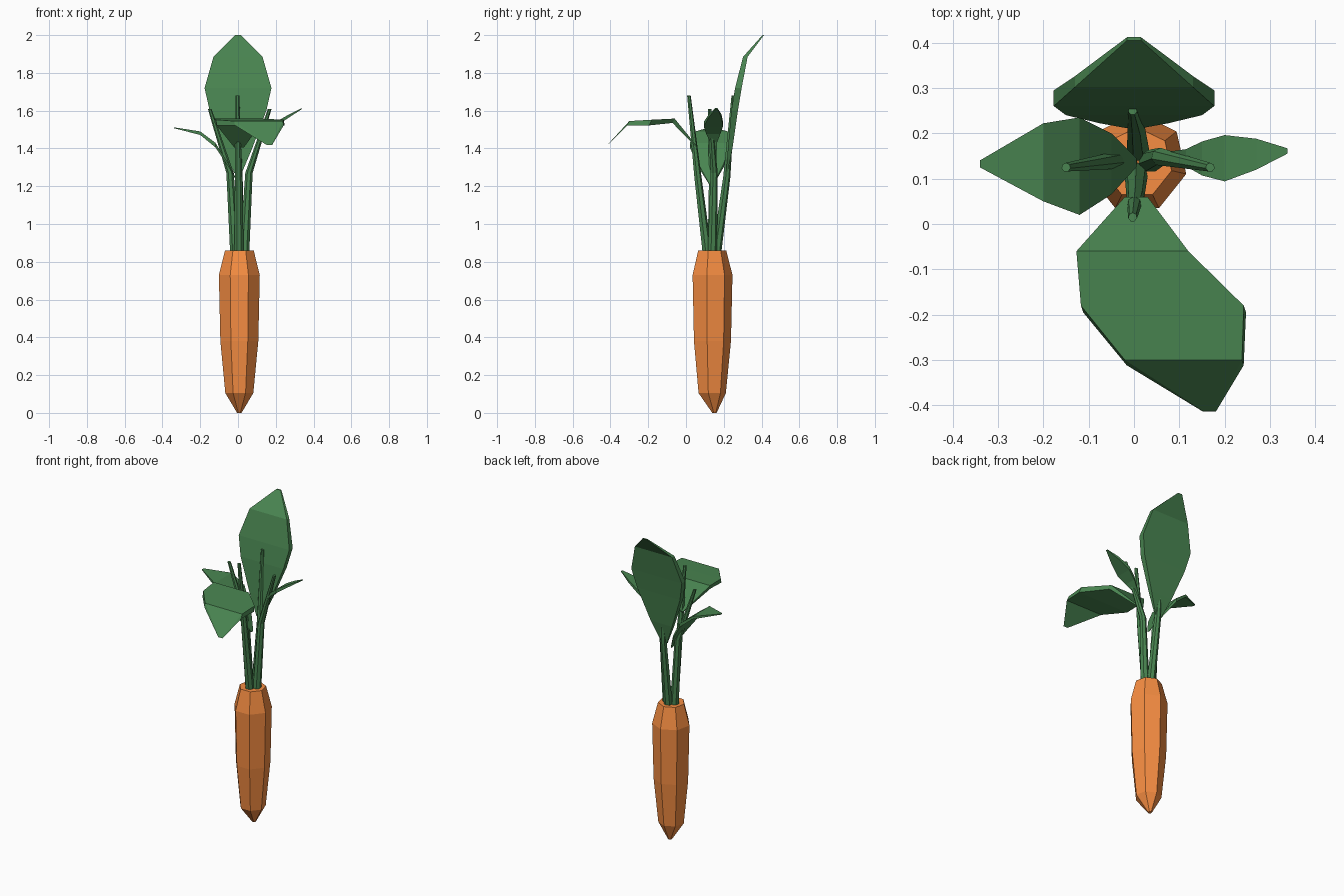
import bpy, bmesh, math
from mathutils import Vector

if "Cube" in bpy.data.objects:
    bpy.data.objects.remove(bpy.data.objects["Cube"])


def material(name, color):
    m = bpy.data.materials.new(name)
    m.diffuse_color = (*color, 1)
    m.use_nodes = True
    m.node_tree.nodes["Principled BSDF"].inputs["Base Color"].default_value = m.diffuse_color
    return m


ORANGE = material("orange", (0.93, 0.27, 0.055))
GREEN = material("green", (0.067, 0.235, 0.082))


def loft(name, rings, mat):
    """Closed solid through a list of equal-length vertex rings."""
    bm = bmesh.new()
    vs = [[bm.verts.new(p) for p in ring] for ring in rings]
    n = len(vs[0])
    for a, b in zip(vs, vs[1:]):
        for i in range(n):
            j = (i + 1) % n
            bm.faces.new((a[i], a[j], b[j], b[i]))
    bm.faces.new(vs[0][::-1])
    bm.faces.new(vs[-1])
    bmesh.ops.recalc_face_normals(bm, faces=bm.faces)
    me = bpy.data.meshes.new(name)
    bm.to_mesh(me)
    bm.free()
    me.materials.append(mat)
    ob = bpy.data.objects.new(name, me)
    bpy.context.collection.objects.link(ob)
    return ob


def ring(x, y, z, r, sides):
    return [(x + r * math.cos(a), y + r * math.sin(a), z)
            for a in (math.pi / 2 + 2 * math.pi * i / sides for i in range(sides))]


# Seven-sided root
root = [(0, 0.012, 0.15), (0.105, 0.076, 0.135), (0.38, 0.103, 0.135),
        (0.73, 0.111, 0.135), (0.86, 0.078, 0.135)]
loft("carrot_root", [ring(0.007, y, z, r, 7) for z, r, y in root], ORANGE)

# Tapered stems: (x, y, z) path points
stems = {
    "front_stem": [(0.005, 0.112, 0.84), (0.003, 0.062, 1.25), (-0.003, 0.015, 1.68)],
    "back_stem": [(0.01, 0.16, 0.84), (0.005, 0.215, 1.25), (-0.003, 0.25, 1.68)],
    "left_stem": [(-0.016, 0.138, 0.84), (-0.042, 0.14, 1.27), (-0.15, 0.125, 1.61)],
    "right_stem": [(0.034, 0.138, 0.84), (0.058, 0.148, 1.27), (0.168, 0.125, 1.61)],
}
for name, path in stems.items():
    loft(name, [ring(*p, r, 7) for p, r in zip(path, (0.026, 0.020, 0.010))], GREEN)


def leaf(name, rows, offset):
    """Thin blade: each row is a pair of edge points; offset gives the
    underside and shrinks towards the two ends."""
    rings = []
    for i, (a, b) in enumerate(rows):
        a, b = Vector(a), Vector(b)
        off = Vector(offset) * (0.2 + 0.8 * math.sin(math.pi * i / (len(rows) - 1)))
        rings.append([a, b, b + off, a + off])
    loft(name, rings, GREEN)


# Upright back leaf: (half width, y, z)
back = [(0.02, 0.212, 1.27), (0.075, 0.222, 1.40), (0.15, 0.24, 1.60),
        (0.177, 0.26, 1.72), (0.13, 0.302, 1.885), (0.015, 0.405, 2.0)]
leaf("back_leaf", [((-w, y, z), (w, y, z)) for w, y, z in back], (0, 0.036, 0))

# Drooping front leaf: (left x, right x, y, z)
front = [(-0.02, 0.03, 0.06, 1.41), (-0.127, 0.12, -0.06, 1.558),
         (-0.117, 0.242, -0.18, 1.552), (-0.02, 0.238, -0.30, 1.545),
         (0.15, 0.18, -0.41, 1.425)]
leaf("front_leaf", [((a, y, z), (b, y, z)) for a, b, y, z in front], (0.005, -0.015, -0.03))

# Side leaves: (x, low y, high y, z)
left = [(0.005, 0.125, 0.145, 1.21), (-0.05, 0.065, 0.20, 1.32),
        (-0.12, 0.02, 0.235, 1.43), (-0.20, 0.05, 0.222, 1.49),
        (-0.34, 0.125, 0.14, 1.512)]
right = [(0.065, 0.145, 0.158, 1.30), (0.115, 0.127, 0.165, 1.45),
         (0.15, 0.107, 0.182, 1.50), (0.20, 0.094, 0.196, 1.54),
         (0.27, 0.12, 0.188, 1.58), (0.338, 0.155, 0.167, 1.613)]
for name, rows in (("left_leaf", left), ("right_leaf", right)):
    leaf(name, [((x, a, z), (x, b, z)) for x, a, b, z in rows], (0, 0, -0.024))
